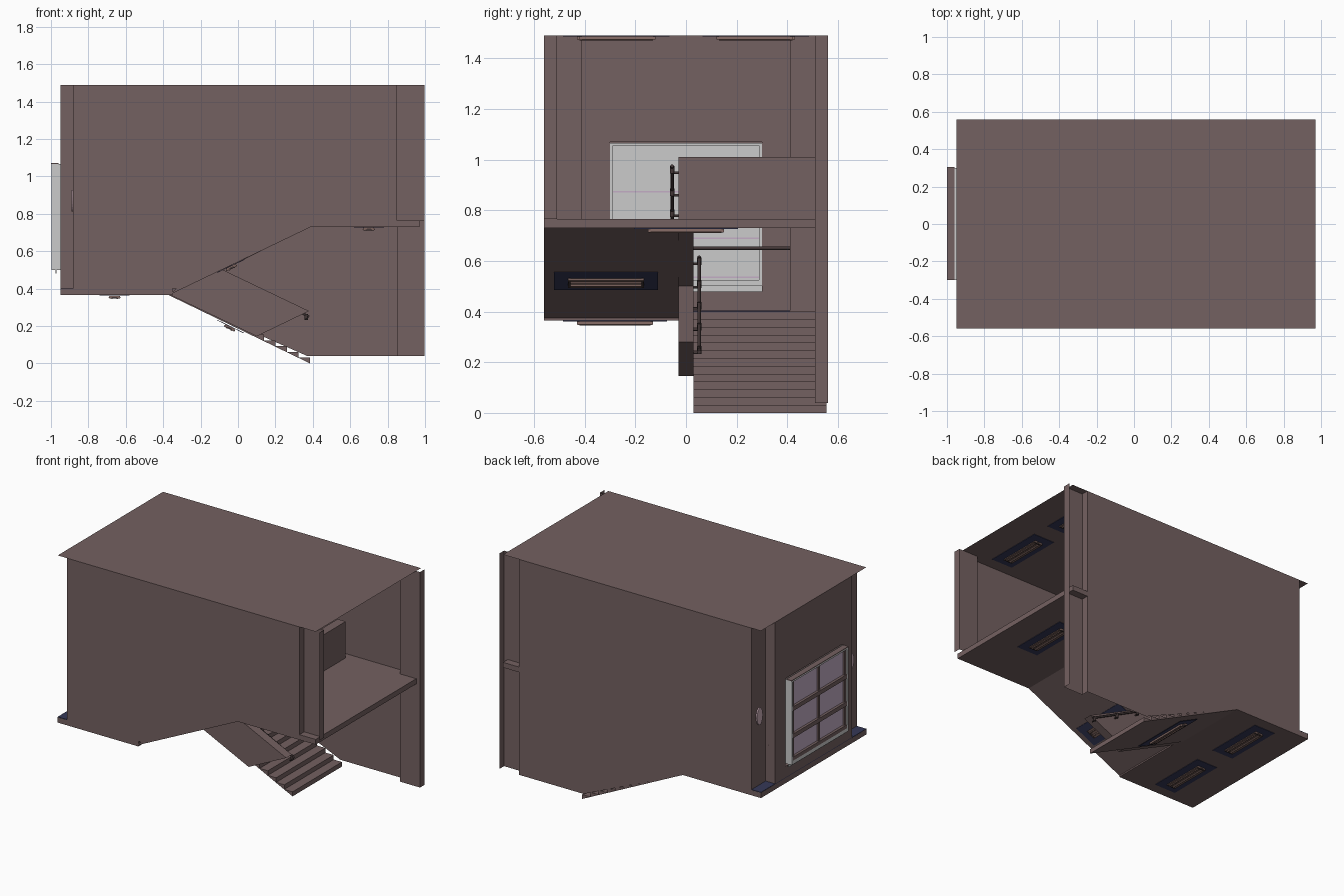
import bpy, bmesh, math
from mathutils import Matrix, Vector

if "Cube" in bpy.data.objects:
    bpy.data.objects.remove(bpy.data.objects["Cube"])


def mat(name, rgb):
    m = bpy.data.materials.new(name)
    m.diffuse_color = (*rgb, 1)
    m.use_nodes = True
    m.node_tree.nodes["Principled BSDF"].inputs["Base Color"].default_value = m.diffuse_color
    return m


BROWN = mat("mauve brown plaster", (0.175, 0.119, 0.119))
NAVY = mat("dark navy", (0.036, 0.040, 0.095))
DARK = mat("dark rail metal", (0.055, 0.038, 0.038))
LAMP = mat("lamp brown", (0.20, 0.125, 0.11))
GREY = mat("light grey", (0.60, 0.60, 0.60))
PANE = mat("lavender pane", (0.55, 0.42, 0.56))
PINK = mat("pink plate", (0.60, 0.42, 0.48))


def make(name, bm, material, fix=True):
    if fix:
        bmesh.ops.recalc_face_normals(bm, faces=bm.faces[:])
    me = bpy.data.meshes.new(name)
    bm.to_mesh(me)
    bm.free()
    me.materials.append(material)
    ob = bpy.data.objects.new(name, me)
    bpy.context.collection.objects.link(ob)
    return ob


def sheet(name, pts, material=BROWN):
    """Single flat face."""
    bm = bmesh.new()
    bm.faces.new([bm.verts.new(p) for p in pts])
    return make(name, bm, material, False)


def prism(name, prof, y0, y1, material=BROWN):
    """xz profile extruded along y."""
    bm = bmesh.new()
    f = bm.faces.new([bm.verts.new((x, y0, z)) for x, z in prof])
    r = bmesh.ops.extrude_face_region(bm, geom=[f])
    vs = [v for v in r["geom"] if isinstance(v, bmesh.types.BMVert)]
    bmesh.ops.translate(bm, verts=vs, vec=(0, y1 - y0, 0))
    return make(name, bm, material)


def box(name, x, y, z, material=BROWN, xf=None):
    ob = prism(name, [(x[0], z[0]), (x[1], z[0]), (x[1], z[1]), (x[0], z[1])], y[0], y[1], material)
    if xf:
        ob.data.transform(xf)
    return ob


def tube(name, a, b, r=0.007, material=DARK, xf=None):
    a, b = Vector(a), Vector(b)
    bm = bmesh.new()
    bmesh.ops.create_cone(bm, cap_ends=True, segments=10, radius1=r, radius2=r, depth=(b - a).length)
    rot = Vector((0, 0, 1)).rotation_difference(b - a).to_matrix().to_4x4()
    bm.transform(Matrix.Translation((a + b) / 2) @ rot)
    if xf:
        bm.transform(xf)
    ob = make(name, bm, material)
    for p in ob.data.polygons:
        p.use_smooth = len(p.vertices) == 4
    return ob


TOP = 1.49
# side walls: single planes whose lower edge follows the stairs
front = [(-.88, .40), (-.33, .40), (.39, .74), (.85, .74), (.85, TOP), (-.88, TOP)]
back = [(-.88, .365), (-.37, .365), (.37, .04), (.85, .04), (.85, TOP), (-.88, TOP)]
sheet("front_wall", [(x, -.56, z) for x, z in front])
sheet("back_wall", [(x, .56, z) for x, z in reversed(back)])
sheet("ceiling", [(-.95, -.56, TOP), (.97, -.56, TOP), (.97, .56, TOP), (-.95, .56, TOP)])


def panel(name, p, q, z0, z1=TOP, material=BROWN):
    return sheet(name, [(*p, z0), (*q, z0), (*q, z1), (*p, z1)], material)


# corner column faces at both ends
for s, side, zb in ((-1, "front", .765), (1, "back", .04)):
    panel(side + "_column_inner", (-.88, .56 * s), (-.88, .41 * s), .40)
    panel(side + "_column_return", (-.88, .41 * s), (-.95, .41 * s), .40)
    panel(side + "_jamb_step", (.85, .56 * s), (.85, .51 * s), zb)
    panel(side + "_jamb_side", (.85, .51 * s), (.998, .51 * s), zb)
    panel(side + "_jamb_end", (.998, .51 * s), (.998, .56 * s), zb)
    # oval plate in the column notch
    bm = bmesh.new()
    bmesh.ops.create_cone(bm, cap_ends=True, segments=20, radius1=1, radius2=1, depth=1)
    bm.transform(Matrix.Translation((-.886, .485 * s, .87)) @ Matrix.Diagonal((.009, .03, .058, 1))
                 @ Matrix.Rotation(math.pi / 2, 4, 'Y'))
    make(side + "_oval_plate", bm, PINK)

# window wall around the opening
WZ0, WZ1, WY = .48, 1.07, .30
panel("window_wall_below", (-.95, .41), (-.95, -.41), .40, WZ0)
panel("window_wall_above", (-.95, .41), (-.95, -.41), WZ1, TOP)
for s in (-1, 1):
    panel("window_wall_side", (-.95, .41 * s), (-.95, WY * s), WZ0, WZ1)

# window: casing, panes, bars
box("casing_sill", (-.998, -.95), (-WY, WY), (.50, .525), GREY)
box("casing_head", (-.998, -.95), (-WY, WY), (1.055, 1.066), GREY)
box("casing_cap", (-1.0, -.96), (-WY, WY + .005), (1.066, 1.071))
for s in (-1, 1):
    box("casing_side", (-.998, -.95), sorted((WY * s, (WY - .012) * s)), (.50, 1.066), GREY)
box("pane_inside", (-.975, -.971), (-WY, WY), (.48, 1.066), GREY)
box("pane_outside", (-.981, -.976), (-WY + .01, WY - .01), (.52, 1.06), PANE)
for z in (.535, .69, .873):
    box("window_crossbar", (-.998, -.981), (-WY + .012, WY - .012), (z - .014, z + .014))
    box("window_inner_bar", (-.971, -.966), (-WY, WY), (z - .003, z + .003), PANE)
for y in (-.277, 0, .277):
    box("window_upright", (-.992, -.981), (y - .01, y + .01), (.525, 1.055))

# half landing, with the dark floor strip showing in the notches
prism("landing_slab", [(-.95, .365), (-.35, .365), (-.35, .40), (-.95, .40)], -.56, .56)
box("landing_floor_edge", (-.95, -.88), (-.56, .56), (.4005, .404), NAVY)

# upper floor
box("upper_floor", (.37, .97), (-.56, .56), (.73, .765))


# stair flights
def flight(name, x0, x1, z0, z1, n, under, y0, y1):
    pts = []
    for i in range(n):
        za = z0 + (z1 - z0) * i / n
        zb = z0 + (z1 - z0) * (i + 1) / n
        x = x0 + (x1 - x0) * i / (n - 1)
        pts += [(x, za), (x, zb)]
    return prism(name, pts + under, y0, y1)


flight("lower_flight", .385, -.35, 0, .40, 13, [(-.37, .365)], .03, .555)
flight("upper_flight", -.33, .37, .40, .765, 12, [(.39, .73), (-.37, .365)], -.56, -.03)

# central parapet between flights, and guard wall on the upper floor
prism("central_parapet", [(-.37, .37), (.10, .145), (.38, .28), (-.08, .50), (.39, .735),
                          (.39, 1.01), (-.37, .65)], -.03, .03)
box("guard_wall", (.385, .445), (-.03, .51), (.765, 1.01))


# handrails with brackets
def handrail(name, a, b, y, wall):
    tube(name, (a[0], y, a[1]), (b[0], y, b[1]))
    for t in (.02, .27, .5, .73, .98):
        x, z = (a[i] + (b[i] - a[i]) * t for i in (0, 1))
        tube(name + "_bracket", (x, wall, z - .02), (x, y, z - .02), .005)
        tube(name + "_stem", (x, y, z - .024), (x, y, z + .006), .009)


handrail("lower_handrail", (.38, .25), (-.35, .615), .052, .03)
handrail("upper_handrail", (-.35, .62), (.38, .975), -.055, -.03)
tube("window_guard_rail", (-.90, -.41, .65), (-.90, .41, .65))


# ceiling lamps on dark backing plates
def lamp(x, y, z, ang=0.0):
    xf = Matrix.Translation((x, y, z)) @ Matrix.Rotation(-ang, 4, 'Y')
    box("lamp_backing", (-.08, .08), (-.205, .205), (-.004, -.001), NAVY, xf)
    ob = prism("lamp_tray", [(-.026, -.004), (.026, -.004), (.034, -.016), (.018, -.016), (.010, -.009),
                             (-.010, -.009), (-.018, -.016), (-.034, -.016)], -.15, .15, LAMP)
    ob.data.transform(xf)
    for s in (-1, 1):
        tube("lamp_tube", (.014 * s, -.14, -.016), (.014 * s, .14, -.016), .005, LAMP, xf)
        box("lamp_end", (-.028, .028), sorted((.14 * s, .148 * s)), (-.018, -.004), DARK, xf)


for s in (-1, 1):
    lamp(.68, .27 * s, TOP)
    lamp(-.66, .28 * s, TOP)
    lamp(-.66, .28 * s, .365)
lamp(.70, 0, .73)
lamp(-.04, -.315, .523, math.atan(.48))
lamp(-.04, .28, .200, -math.atan(.485))
